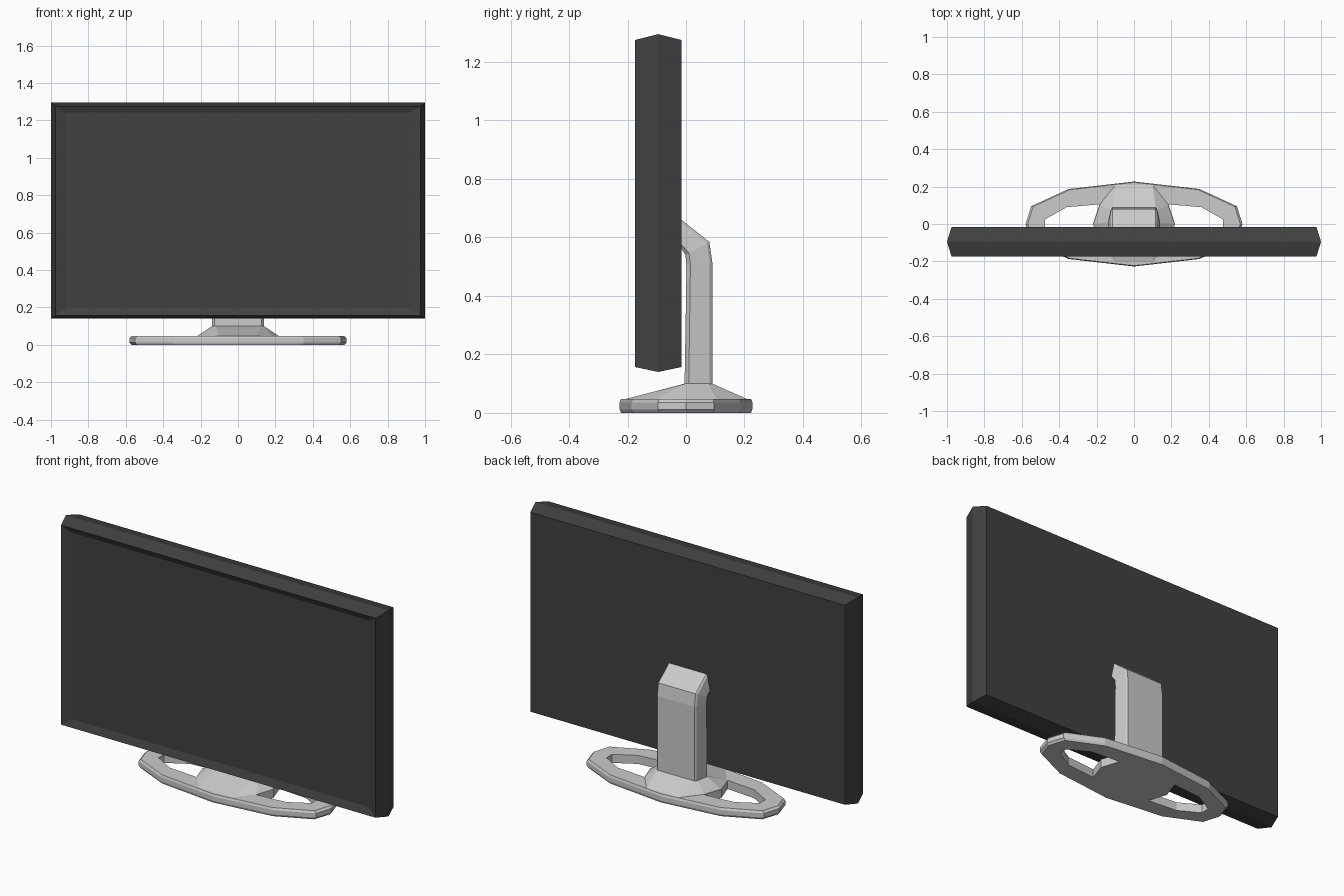
import bpy, bmesh

if "Cube" in bpy.data.objects:
    bpy.data.objects.remove(bpy.data.objects["Cube"])


def loft(name, rings, mat=None):
    """Skin a list of equal-length point rings and cap both ends."""
    bm = bmesh.new()
    vs = [[bm.verts.new(p) for p in r] for r in rings]
    n = len(rings[0])
    for a, b in zip(vs, vs[1:]):
        for i in range(n):
            j = (i + 1) % n
            bm.faces.new((a[i], a[j], b[j], b[i]))
    bm.faces.new(vs[0][::-1])
    bm.faces.new(vs[-1])
    bmesh.ops.recalc_face_normals(bm, faces=bm.faces)
    me = bpy.data.meshes.new(name)
    bm.to_mesh(me)
    bm.free()
    ob = bpy.data.objects.new(name, me)
    bpy.context.collection.objects.link(ob)
    if mat:
        me.materials.append(mat)
    return ob


def flat(pts, z, s=1.0):
    return [(x * s, y * s, z) for x, y in pts]


def rect(hx, z0, z1, y):
    return [(-hx, y, z0), (hx, y, z0), (hx, y, z1), (-hx, y, z1)]


dark = bpy.data.materials.new("dark_plastic")
dark.diffuse_color = (0.055, 0.053, 0.053, 1)
dark.use_nodes = True
dark.node_tree.nodes["Principled BSDF"].inputs["Base Color"].default_value = dark.diffuse_color

# Display: pointed outer rim, recessed front panel
loft("display", [rect(0.92, 0.197, 1.243, -0.16),
                 rect(0.975, 0.157, 1.275, -0.175),
                 rect(1.0, 0.14, 1.295, -0.095),
                 rect(0.975, 0.157, 1.275, -0.015)], dark)

# Base: twelve-sided oval with a slightly bulging edge
quarter = [(0.58, 0), (0.55, 0.095), (0.35, 0.187), (0, 0.227)]
half = quarter + [(-x, y) for x, y in quarter[-2::-1]]
oval = half + [(x, -y) for x, y in half[-2:0:-1]]
base = loft("base", [flat(oval, 0, 0.98), flat(oval, 0.012), flat(oval, 0.036),
                     flat(oval, 0.048, 0.98)])

# Openings through the base on each side of the pedestal
hole = [(0.22, 0), (0.185, 0.105), (0.36, 0.09), (0.475, 0.025),
        (0.475, -0.025), (0.36, -0.09), (0.185, -0.105)]
for side, s in (("right", 1), ("left", -1)):
    pts = [(x * s, y) for x, y in hole]
    cutter = loft("opening_cutter_" + side, [flat(pts, -0.1), flat(pts, 0.2)])
    m = base.modifiers.new("opening_" + side, 'BOOLEAN')
    m.operation, m.solver, m.object = 'DIFFERENCE', 'EXACT', cutter
    bpy.context.view_layer.objects.active = base
    bpy.ops.object.modifier_apply(modifier=m.name)
    bpy.data.objects.remove(cutter)

# Pedestal: flares from the neck footprint down to the base
foot = [(0.22, 0), (0.185, 0.105), (0.1, 0.212), (-0.1, 0.212),
        (-0.185, 0.105), (-0.22, 0), (-0.185, -0.105), (-0.1, -0.212),
        (0.1, -0.212), (0.185, -0.105)]
top = [(0.138, 0.01), (0.125, 0.075), (0.115, 0.09), (-0.115, 0.09),
       (-0.125, 0.075), (-0.138, 0.01), (-0.136, 0.0), (-0.12, -0.005),
       (0.12, -0.005), (0.136, 0.0)]
loft("pedestal", [flat(foot, 0.046), flat(top, 0.1)])

# Neck: chamfered trapezoid section bent forward into the display
path = [((0.09, 0.095), (-0.005, 0.095)),
        ((0.09, 0.515), (0.002, 0.505)),
        ((0.08, 0.585), (-0.002, 0.54)),
        ((-0.015, 0.66), (-0.015, 0.56)),
        ((-0.09, 0.715), (-0.09, 0.61))]
section = [(0.115, 0), (0.123, 0.1), (0.138, 0.85), (0.125, 1)]
section += [(-x, t) for x, t in section[::-1]]
loft("neck", [[(x, b[0] + (f[0] - b[0]) * t, b[1] + (f[1] - b[1]) * t)
               for x, t in section] for b, f in path])
